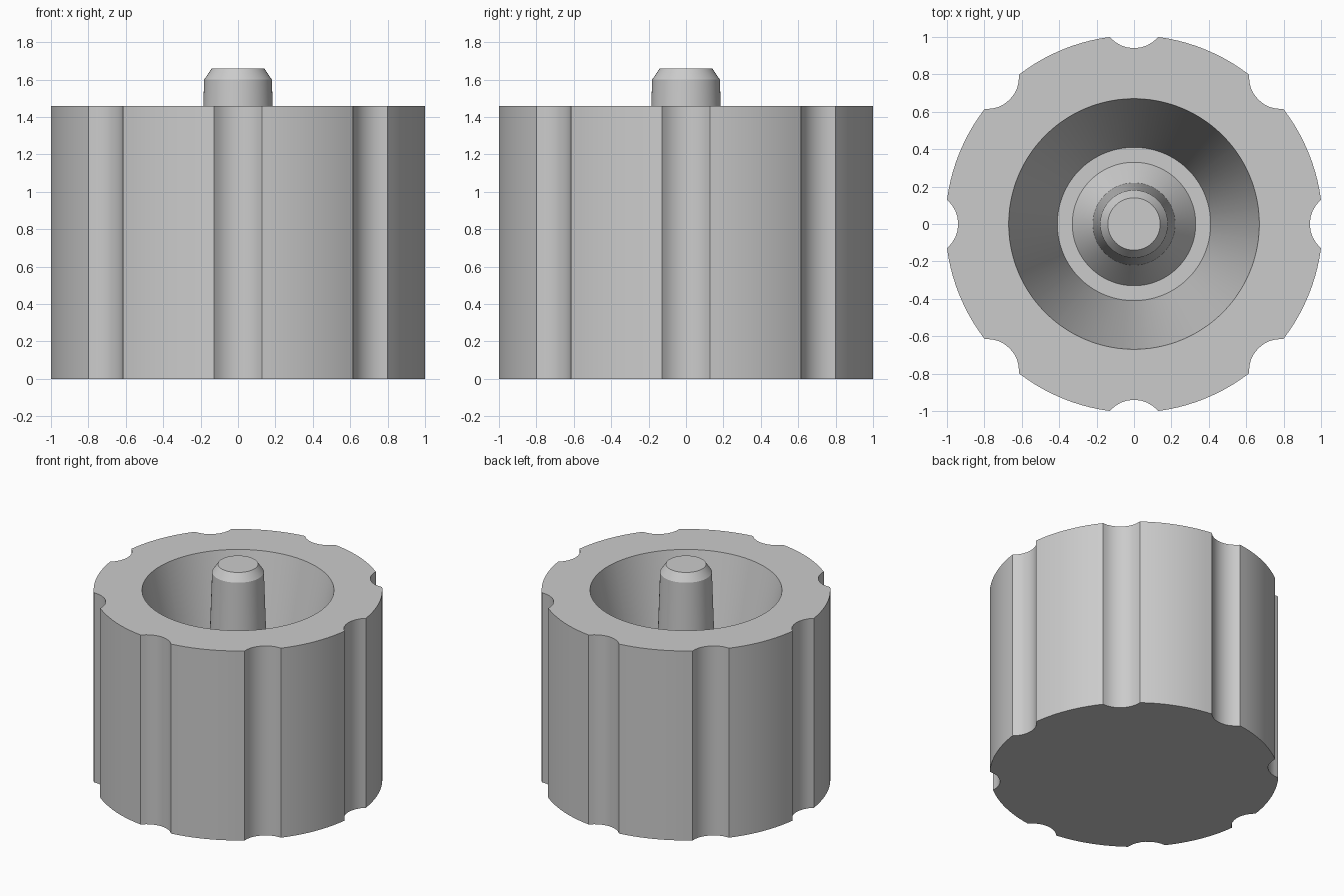
import bpy, bmesh
from math import sin, cos, pi, atan2, hypot

cube = bpy.data.objects.get("Cube")
if cube:
    bpy.data.objects.remove(cube, do_unlink=True)

# Single plain grey
grey = bpy.data.materials.new("plain_grey")
grey.use_nodes = True
grey.diffuse_color = (0.6, 0.6, 0.6, 1)
grey.node_tree.nodes["Principled BSDF"].inputs["Base Color"].default_value = (0.6, 0.6, 0.6, 1)


def loft(name, loops):
    """Skin a stack of equal-length point loops and cap both ends."""
    bm = bmesh.new()
    rings = [[bm.verts.new(p) for p in loop] for loop in loops]
    n = len(rings[0])
    for a, b in zip(rings, rings[1:]):
        for i in range(n):
            j = (i + 1) % n
            bm.faces.new((a[i], a[j], b[j], b[i]))
    bm.faces.new(rings[0][::-1])
    bm.faces.new(rings[-1])
    bmesh.ops.recalc_face_normals(bm, faces=bm.faces)
    mesh = bpy.data.meshes.new(name)
    bm.to_mesh(mesh)
    bm.free()
    mesh.materials.append(grey)
    obj = bpy.data.objects.new(name, mesh)
    bpy.context.collection.objects.link(obj)
    bpy.ops.object.select_all(action='DESELECT')
    obj.select_set(True)
    bpy.context.view_layer.objects.active = obj
    bpy.ops.object.shade_smooth_by_angle(angle=pi / 6)
    return obj


def circle(radius, z, angles):
    return [(radius * cos(a), radius * sin(a), z) for a in angles]


# Grooved outline: eight scallops joined by arcs of the outer circle
OUTER, GROOVE, CENTRE, COUNT = 1.008, 0.17, 1.11, 8
STEPS = 8
half = (OUTER**2 + CENTRE**2 - GROOVE**2) / (2 * CENTRE)   # chord distance
edge = (OUTER**2 - half**2) ** 0.5
edge_angle = atan2(edge, half)
sweep = atan2(edge, CENTRE - half)

sector = []
for i in range(STEPS + 1):
    t = sweep * (2 * i / STEPS - 1)
    x, y = CENTRE - GROOVE * cos(t), GROOVE * sin(t)
    sector.append((hypot(x, y), atan2(y, x)))
span = 2 * pi / COUNT - 2 * edge_angle
for i in range(1, 10):
    sector.append((OUTER, edge_angle + span * i / 10))

outline = [(r, a + k * 2 * pi / COUNT) for k in range(COUNT) for r, a in sector]
angles = [a for r, a in outline]


def outline_at(z):
    return [(r * cos(a), r * sin(a), z) for r, a in outline]


# Knob body with conical recess and a raised boss on its floor
HEIGHT, FLOOR, BOSS = 1.46, 0.30, 0.46
loft("knob_body", [
    outline_at(0), outline_at(HEIGHT),
    circle(0.67, HEIGHT, angles), circle(0.41, FLOOR, angles),
    circle(0.33, FLOOR, angles), circle(0.21, BOSS, angles),
])

# Tapered centre post with chamfered tip
post_angles = [2 * pi * i / 64 for i in range(64)]
loft("centre_post", [
    circle(r, z, post_angles)
    for r, z in ((0.22, BOSS - 0.02), (0.181, 1.60), (0.14, 1.66))
])
